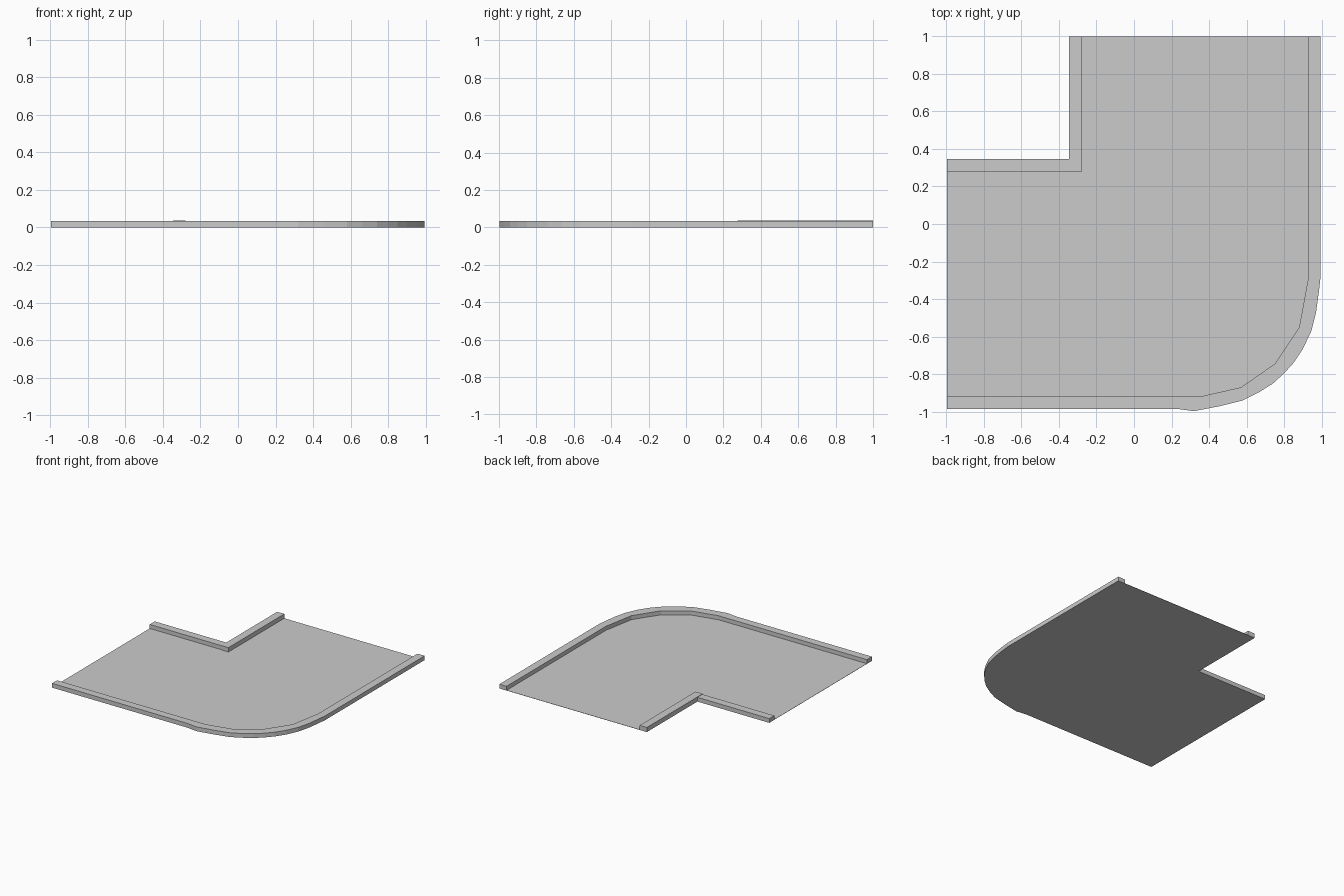
import bpy, bmesh

if "Cube" in bpy.data.objects:
    bpy.data.objects.remove(bpy.data.objects["Cube"])

grey = bpy.data.materials.new("light grey")
grey.diffuse_color = (0.6, 0.6, 0.6, 1)
grey.use_nodes = True
grey.node_tree.nodes["Principled BSDF"].inputs["Base Color"].default_value = grey.diffuse_color


def prism(name, outline, z0, z1):
    """Extrude a counter-clockwise outline from z0 up to z1."""
    bm = bmesh.new()
    base = bm.faces.new([bm.verts.new((x, y, z0)) for x, y in outline])
    top = bmesh.ops.extrude_face_region(bm, geom=[base], use_keep_orig=True)
    verts = [v for v in top["geom"] if isinstance(v, bmesh.types.BMVert)]
    bmesh.ops.translate(bm, verts=verts, vec=(0, 0, z1 - z0))
    bmesh.ops.recalc_face_normals(bm, faces=bm.faces)
    mesh = bpy.data.meshes.new(name)
    bm.to_mesh(mesh)
    bm.free()
    mesh.materials.append(grey)
    ob = bpy.data.objects.new(name, mesh)
    bpy.context.collection.objects.link(ob)
    return ob


L, R, BACK = -0.997, 0.993, 1.0    # road ends and right edge
H = 0.035                          # kerb height

# Outer kerb edge and inner kerb edge around the bend
outer = [(L, -0.985), (0.23, -0.985), (0.32, -0.997), (0.46, -0.97),
         (0.58, -0.94), (0.66, -0.90), (0.74, -0.85), (0.80, -0.795),
         (0.85, -0.74), (0.90, -0.665), (0.945, -0.57), (0.97, -0.47),
         (0.985, -0.36), (R, -0.29), (R, BACK)]
inner = [(L, -0.92), (0.35, -0.92), (0.57, -0.87), (0.75, -0.745),
         (0.88, -0.55), (0.928, -0.29), (0.928, BACK)]

# Thin road surface filling the bend
prism("road_surface", outer + [(-0.345, BACK), (-0.345, 0.345), (L, 0.345)],
      0, 0.002)

# Curved outer kerb
prism("outer_kerb", outer + inner[::-1], 0, H)

# Inner corner kerb in two straight arms
prism("inner_kerb_side", [(L, 0.28), (-0.345, 0.28), (-0.345, 0.345), (L, 0.345)],
      0, H)
prism("inner_kerb_back", [(-0.345, 0.276), (-0.28, 0.276), (-0.28, BACK),
                          (-0.345, BACK)], 0, H + 0.003)
